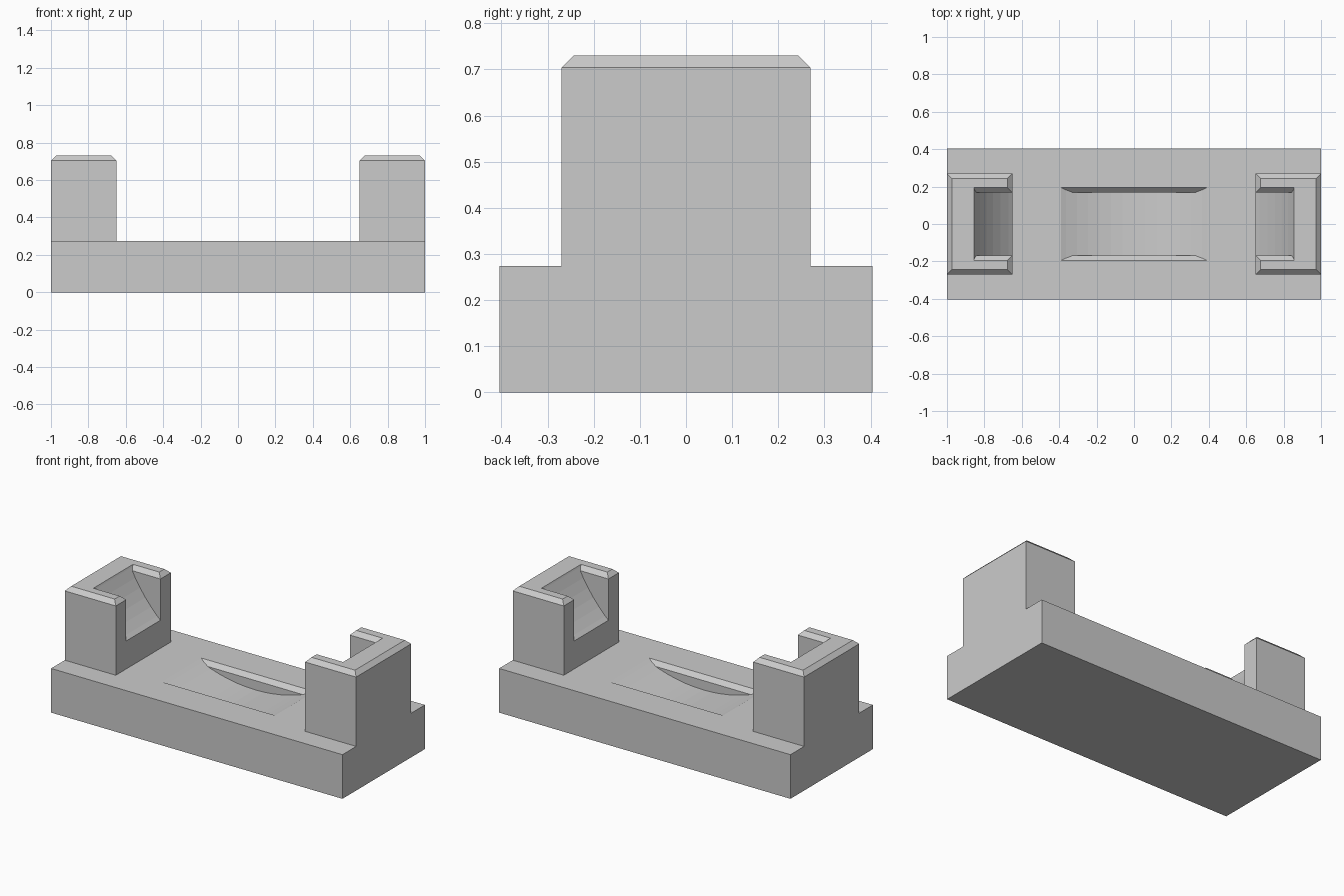
import bpy, bmesh
from math import pi
from mathutils import Matrix

if "Cube" in bpy.data.objects:
    bpy.data.objects.remove(bpy.data.objects["Cube"])

TOP_BASE, TOP_POST, CH = 0.274, 0.73, 0.026
ARC_Z, ARC_R = 1.14, 0.95          # round recess, axis along y


def to_object(bm, name):
    bmesh.ops.recalc_face_normals(bm, faces=bm.faces)
    mesh = bpy.data.meshes.new(name)
    bm.to_mesh(mesh)
    bm.free()
    obj = bpy.data.objects.new(name, mesh)
    bpy.context.collection.objects.link(obj)
    return obj


def box(name, x0, x1, half_y, z0, z1):
    bm = bmesh.new()
    bmesh.ops.create_cube(bm, size=1)
    for v in bm.verts:
        v.co.x = x1 if v.co.x > 0 else x0
        v.co.y = half_y if v.co.y > 0 else -half_y
        v.co.z = z1 if v.co.z > 0 else z0
    return to_object(bm, name)


def post(name, x0, x1):
    # box with a chamfered top rim
    bm = bmesh.new()
    bmesh.ops.create_cube(bm, size=1)
    for v in bm.verts:
        v.co.x = x1 if v.co.x > 0 else x0
        v.co.y = 0.27 if v.co.y > 0 else -0.27
        v.co.z = TOP_POST if v.co.z > 0 else 0.2
    rim = [e for e in bm.edges if all(v.co.z > 0.7 for v in e.verts)]
    bmesh.ops.bevel(bm, geom=rim, offset=CH, segments=1, affect='EDGES')
    return to_object(bm, name)


def combine(obj, other, operation):
    mod = obj.modifiers.new(operation.lower(), 'BOOLEAN')
    mod.operation = operation
    mod.solver = 'EXACT'
    mod.object = other
    bpy.context.view_layer.objects.active = obj
    bpy.ops.object.modifier_apply(modifier=mod.name)
    bpy.data.objects.remove(other)


def recess_cutter(top):
    # cylinder trimmed to a slot whose sides flare at the given top height
    bm = bmesh.new()
    bmesh.ops.create_cone(bm, cap_ends=True, segments=96, radius1=ARC_R,
                          radius2=ARC_R, depth=1,
                          matrix=Matrix.Translation((0, 0, ARC_Z)) @ Matrix.Rotation(pi / 2, 4, 'X'))
    cutter = to_object(bm, "recess_cutter")
    w, up = 0.168, 0.05
    half = [(w, 0), (w, top - CH), (w + CH + up, top + up)]
    profile = half + [(-y, z) for y, z in reversed(half)]
    bm = bmesh.new()
    face = bm.faces.new([bm.verts.new((-1.5, y, z)) for y, z in profile])
    ext = bmesh.ops.extrude_face_region(bm, geom=[face])
    moved = [v for v in ext["geom"] if isinstance(v, bmesh.types.BMVert)]
    bmesh.ops.translate(bm, verts=moved, vec=(3, 0, 0))
    combine(cutter, to_object(bm, "flared_slot"), 'INTERSECT')
    cutter.hide_render = True
    return cutter


# base plate with the shallow scoop
cradle = box("cradle", -1, 1, 0.404, 0, TOP_BASE)
combine(cradle, recess_cutter(TOP_BASE), 'DIFFERENCE')

# two end posts, hollowed by the same arc
for name, x0, x1 in (("left_post", -1, -0.65), ("right_post", 0.65, 1)):
    end = post(name, x0, x1)
    combine(end, recess_cutter(TOP_POST), 'DIFFERENCE')
    combine(cradle, end, 'UNION')
